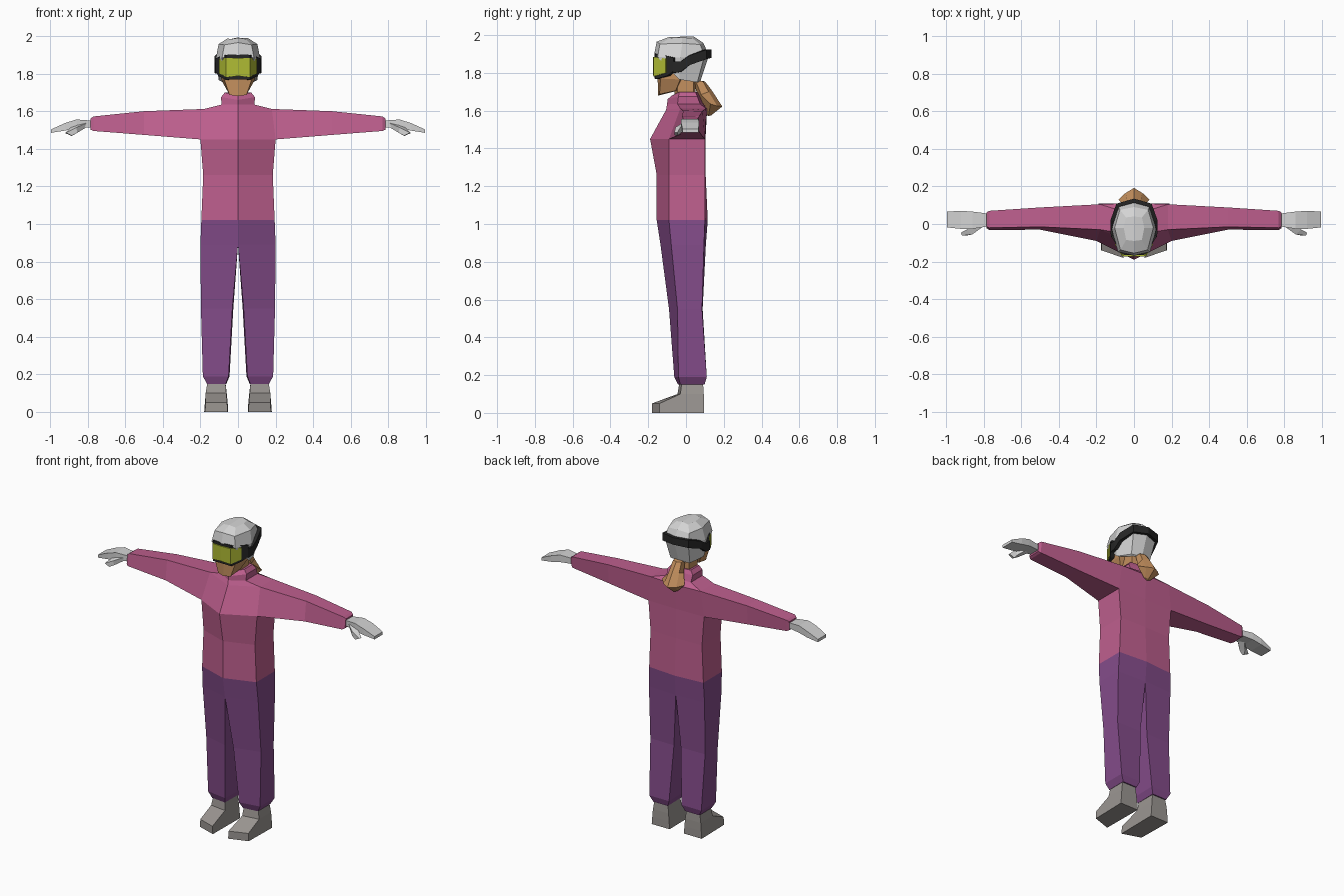
import bpy
import bmesh


def colour(name, r, g, b):
    m = bpy.data.materials.new(name)
    m.diffuse_color = [(c / 255 / 12.92 if c < 11 else ((c / 255 + 0.055) / 1.055) ** 2.4)
                       for c in (r, g, b)] + [1]
    return m


PINK = colour("jacket pink", 190, 95, 142)
PURPLE = colour("trouser purple", 132, 76, 138)
SKIN = colour("warm tan", 196, 144, 94)
SHELL = colour("light grey", 212, 212, 212)
BLACK = colour("strap black", 38, 38, 38)
LENS = colour("lens yellow green", 176, 188, 52)
BOOT = colour("boot grey", 155, 150, 146)


def loft(name, rings, mat, keep_start=True, keep_end=True, drop=None):
    """Skin the right half through closed rings, then mirror it to the left."""
    bm = bmesh.new()
    vs = [[bm.verts.new(p) for p in r] for r in rings]
    n = len(rings[0])
    for a, b in zip(vs, vs[1:]):
        for i in range(n):
            j = (i + 1) % n
            bm.faces.new((a[i], a[j], b[j], b[i]))
    caps = [bm.faces.new(vs[0][::-1]), bm.faces.new(vs[-1])]
    bmesh.ops.recalc_face_normals(bm, faces=bm.faces[:])
    # open ends, hidden centre walls and joints are removed
    gone = {f for f in bm.faces if all(abs(v.co.x) < 1e-4 for v in f.verts)}
    gone |= {c for c, keep in zip(caps, (keep_start, keep_end)) if not keep}
    if drop:
        gone |= {f for f in bm.faces if all(drop(v.co) for v in f.verts)}
    bmesh.ops.delete(bm, geom=list(gone), context='FACES')
    me = bpy.data.meshes.new(name)
    bm.to_mesh(me)
    bm.free()
    me.materials.append(mat)
    ob = bpy.data.objects.new(name, me)
    bpy.context.collection.objects.link(ob)
    mod = ob.modifiers.new("mirror", 'MIRROR')
    mod.use_mirror_merge = True
    mod.merge_threshold = 0.0005
    return ob


def level(z, *xy):
    return [(x, y, z) for x, y in xy]


def ribbon(columns, thick):
    """Turn (x, y, low z, high z) columns into rings with inward thickness."""
    out = []
    for x, y, lo, hi in columns:
        d = (x * x + y * y) ** 0.5
        k = 1 - thick / d
        out.append([(x, y, lo), (x, y, hi), (x * k, y * k, hi), (x * k, y * k, lo)])
    return out


# Trousers: joined at the hips, split below the crotch
waist = level(1.02, (0, -.155), (.195, -.09), (.195, .10), (0, .115))
loft("trousers", [
    waist,
    level(.89, (0, -.135), (.2, -.078), (.2, .095), (0, .105)),
    level(.55, (.03, -.09), (.197, -.045), (.197, .085), (.025, .088)),
    level(.19, (.05, -.062), (.187, -.04), (.187, .11), (.045, .11)),
    level(.15, (.065, -.042), (.165, -.03), (.165, .098), (.062, .098)),
], PURPLE, keep_start=False)

# Jacket body with shoulder slope
shoulder = [(0, -.105, 1.605), (.18, -.03, 1.612), (.18, .105, 1.612), (0, .112, 1.61)]
neck_base = [(0, -.10, 1.635), (.088, -.045, 1.635), (.088, .075, 1.635), (0, .09, 1.64)]
loft("jacket_body", [
    waist,
    level(1.26, (0, -.155), (.185, -.09), (.185, .10), (0, .104)),
    level(1.45, (0, -.19), (.2, -.09), (.2, .10), (0, .103)),
    shoulder, neck_base,
], PINK, keep_start=False, keep_end=False,
    drop=lambda c: c.x > .17 and c.z > 1.44)

# Collar
loft("collar", [
    neck_base,
    [(0, -.098, 1.66), (.09, -.04, 1.675), (.09, .06, 1.675), (0, .075, 1.68)],
    [(0, -.075, 1.68), (.07, -.035, 1.7), (.07, .05, 1.7), (0, .062, 1.7)],
], PINK, keep_start=False)

# Sleeves
loft("sleeves", [
    [(.18, -.03, 1.612), (.2, -.09, 1.45), (.2, .10, 1.45), (.18, .105, 1.612)],
    [(.5, -.015, 1.6), (.5, -.03, 1.474), (.5, .08, 1.474), (.5, .088, 1.598)],
    [(.77, -.02, 1.572), (.77, -.032, 1.495), (.77, .065, 1.497), (.77, .07, 1.57)],
    [(.785, -.013, 1.56), (.785, -.022, 1.502), (.785, .057, 1.505), (.785, .061, 1.56)],
], PINK, keep_start=False)

# Mittens and thumbs
loft("mittens", [
    [(x, f, t), (x, f, b), (x, k, b), (x, k, t)] for x, f, k, b, t in (
        (.775, -.012, .055, 1.515, 1.55),
        (.86, -.026, .066, 1.51, 1.556),
        (.92, -.026, .07, 1.497, 1.537),
        (.995, -.018, .066, 1.485, 1.503))
], SHELL)
loft("thumbs", [
    [(.80, -.012, 1.54), (.81, -.012, 1.512), (.84, .012, 1.512), (.85, .005, 1.538)],
    [(.86, -.055, 1.513), (.855, -.05, 1.485), (.875, -.026, 1.483), (.89, -.03, 1.512)],
    [(.915, -.062, 1.486), (.885, -.06, 1.47), (.885, -.044, 1.468), (.92, -.046, 1.484)],
], SHELL)

# Boots with angled toes
loft("boots", [
    level(0, (.055, -.18), (.175, -.14), (.18, .095), (.052, .095)),
    level(.05, (.058, -.18), (.173, -.14), (.176, .095), (.055, .095)),
    level(.10, (.062, -.045), (.172, -.03), (.172, .094), (.06, .094)),
    level(.16, (.067, -.035), (.162, -.022), (.162, .09), (.067, .09)),
], BOOT)

# Neck, face and ponytail
loft("neck", [
    level(1.67, (0, -.06), (.05, -.045), (.05, .04), (0, .05)),
    level(1.79, (0, -.06), (.05, -.045), (.05, .04), (0, .05)),
], SKIN)
loft("face", [
    [(0, -.148, 1.68), (.045, -.14, 1.687), (.055, -.055, 1.705), (0, -.045, 1.705)],
    [(0, -.15, 1.77), (.074, -.135, 1.77), (.088, -.03, 1.765), (0, -.02, 1.765)],
    [(0, -.145, 1.89), (.078, -.13, 1.87), (.092, -.03, 1.85), (0, -.02, 1.85)],
], SKIN)
loft("ponytail", [
    [(0, .04, 1.765), (.03, .05, 1.76), (.03, .09, 1.755), (0, .10, 1.755)],
    [(0, .06, 1.68), (.04, .08, 1.685), (.035, .12, 1.70), (0, .135, 1.71)],
    [(0, .09, 1.62), (.082, .13, 1.635), (.045, .165, 1.625), (0, .192, 1.622)],
    [(0, .115, 1.572), (.025, .12, 1.58), (.022, .128, 1.58), (0, .132, 1.574)],
], SKIN)

# Helmet: rim high over the brow, low at ears and nape
loft("helmet", [
    [(0, -.09, 1.99), (.042, -.085, 1.983), (.055, -.02, 1.988), (.042, .035, 1.983), (0, .04, 1.993)],
    [(0, -.155, 1.965), (.072, -.138, 1.953), (.103, -.02, 1.957), (.075, .075, 1.95), (0, .09, 1.96)],
    [(0, -.168, 1.9), (.085, -.15, 1.885), (.118, -.03, 1.88), (.085, .098, 1.89), (0, .122, 1.895)],
    [(0, -.152, 1.885), (.083, -.14, 1.87), (.103, -.035, 1.765), (.07, .06, 1.75), (0, .075, 1.752)],
], SHELL)

# Goggles: frame, raised lens and tilted strap
loft("goggle_frame", ribbon([
    (0, -.166, 1.77, 1.903), (.065, -.163, 1.767, 1.9),
    (.1, -.10, 1.785, 1.89), (.122, -.065, 1.81, 1.88)], .025), BLACK)
loft("goggle_lens", ribbon([
    (0, -.174, 1.787, 1.884), (.064, -.171, 1.782, 1.884),
    (.102, -.108, 1.80, 1.876)], .014), LENS)
loft("goggle_strap", ribbon([
    (.122, -.07, 1.80, 1.86), (.126, -.03, 1.805, 1.86), (.125, .02, 1.842, 1.893),
    (.094, .108, 1.872, 1.922), (0, .135, 1.88, 1.925)], .022), BLACK)
